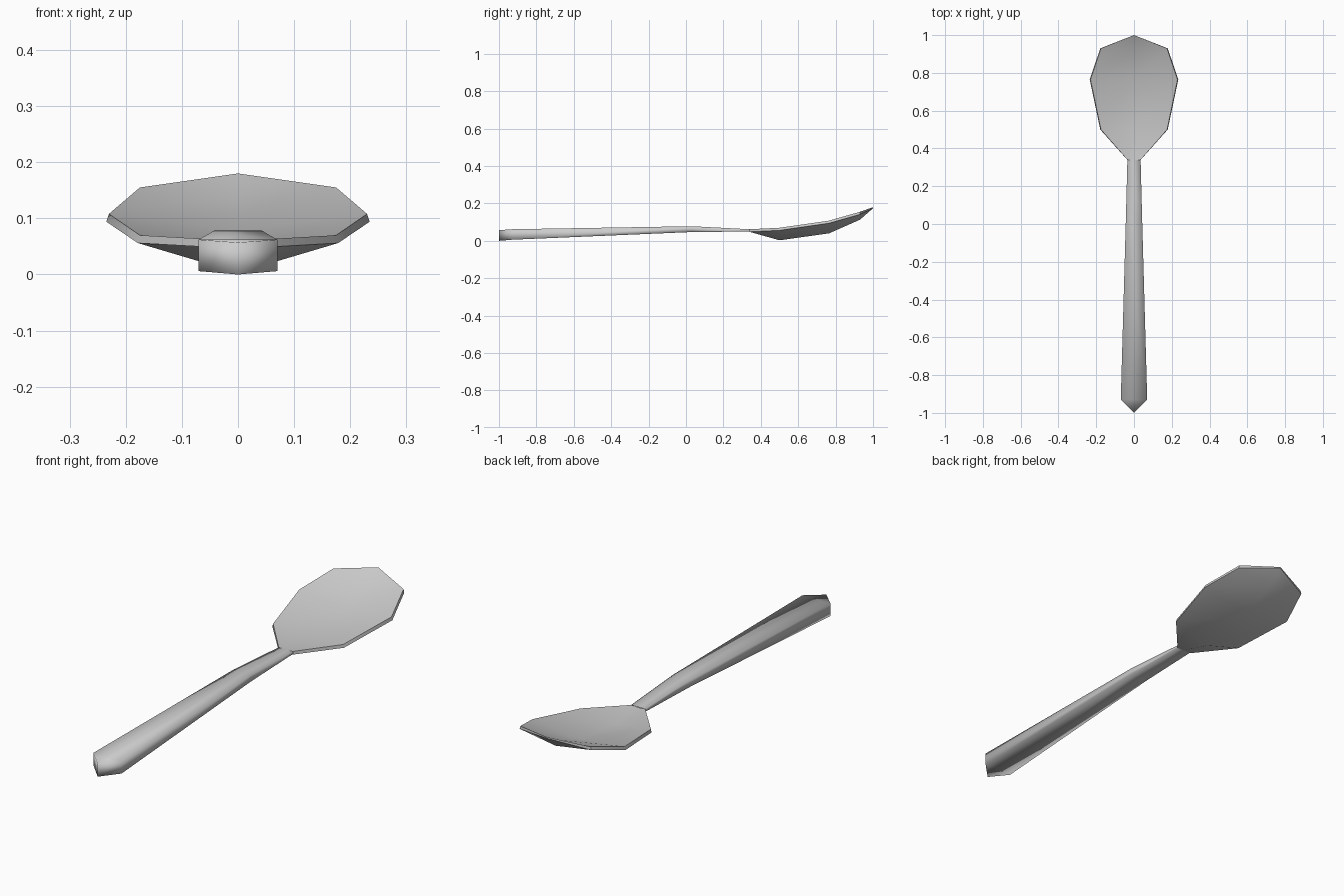
import bpy
import bmesh
import math

if "Cube" in bpy.data.objects:
    bpy.data.objects.remove(bpy.data.objects["Cube"], do_unlink=True)

GREY = (0.6, 0.6, 0.6, 1.0)
metal = bpy.data.materials.new("grey_metal")
metal.use_nodes = True
metal.diffuse_color = GREY
metal.node_tree.nodes["Principled BSDF"].inputs["Base Color"].default_value = GREY


def loft(name, rings, smooth_angle):
    """Join equal cross-sections into one skin, welding collapsed points."""
    bm = bmesh.new()
    loops = [[bm.verts.new(p) for p in ring] for ring in rings]
    count = len(loops[0])
    for a, b in zip(loops, loops[1:]):
        for i in range(count):
            j = (i + 1) % count
            bm.faces.new((a[i], a[j], b[j], b[i]))
    bmesh.ops.remove_doubles(bm, verts=bm.verts, dist=0.0005)
    bmesh.ops.recalc_face_normals(bm, faces=bm.faces)
    mesh = bpy.data.meshes.new(name)
    bm.to_mesh(mesh)
    bm.free()
    mesh.materials.append(metal)
    obj = bpy.data.objects.new(name, mesh)
    bpy.context.collection.objects.link(obj)
    bpy.ops.object.select_all(action="DESELECT")
    obj.select_set(True)
    bpy.context.view_layer.objects.active = obj
    bpy.ops.object.shade_smooth_by_angle(angle=math.radians(smooth_angle))
    return obj


def handle_ring(y, w, low, high):
    return [(-w, y, low), (w, y, low), (w, y, high), (-w, y, high)]


def bowl_ring(y, w, rim, floor, under):
    lip = rim - (0.014 if w else rim - under)
    out = w * 1.02
    return [(-w, y, rim), (0, y, floor), (w, y, rim),
            (out, y, lip), (0, y, under), (-out, y, lip)]


# Handle: pointed end, broad grip, slim neck (y, half width, bottom, top)
handle = [(-1.0, 0, 0.0, 0.057), (-0.93, 0.07, 0.006, 0.062),
          (0.03, 0.043, 0.047, 0.078), (0.34, 0.035, 0.05, 0.062)]
loft("handle", [handle_ring(*s) for s in handle], 120)

# Bowl: shallow hollow with a thin rim (y, half width, rim, floor, underside)
bowl = [(0.34, 0.035, 0.062, 0.06, 0.049), (0.50, 0.175, 0.07, 0.045, 0.003),
        (0.765, 0.23, 0.108, 0.08, 0.04), (0.93, 0.175, 0.155, 0.14, 0.113),
        (1.0, 0, 0.18, 0.18, 0.174)]
loft("bowl", [bowl_ring(*s) for s in bowl], 40)
